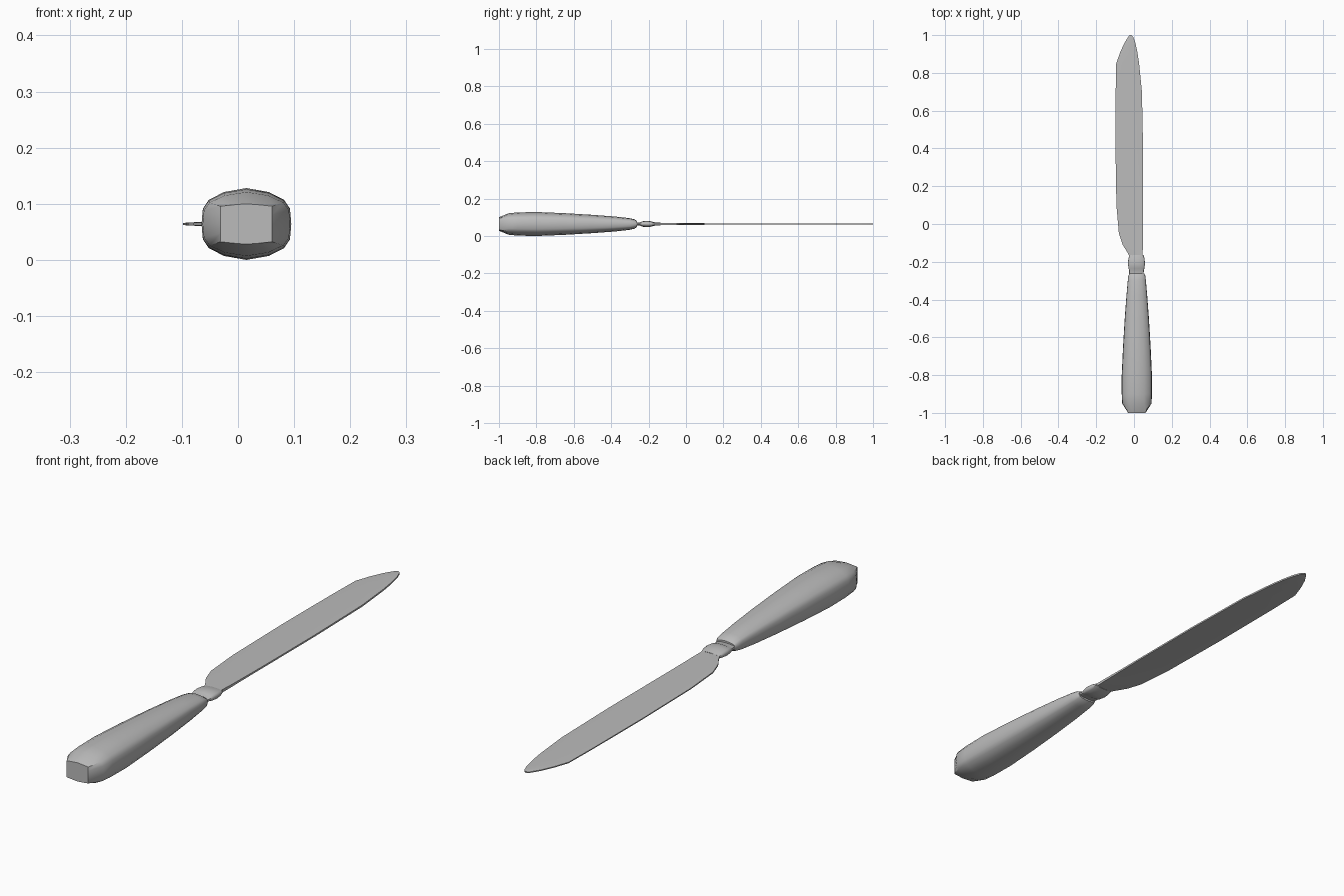
import bpy
import bmesh

cube = bpy.data.objects.get("Cube")
if cube:
    bpy.data.objects.remove(cube, do_unlink=True)

steel = bpy.data.materials.new("grey_metal")
steel.use_nodes = True
GREY = (0.5, 0.5, 0.5, 1)
steel.diffuse_color = GREY
steel.node_tree.nodes["Principled BSDF"].inputs["Base Color"].default_value = GREY

MID_Z = 0.064
# Quarter cross-sections, from the side to the top
ROUND = [(1, 0), (0.97, 0.43), (0.84, 0.67), (0.5, 0.89), (0, 1)]
SQUARE = [(1, 0), (1, 0.45), (1, 0.88), (0.5, 0.95), (0, 1)]


def full_section(quarter):
    """Mirror a quarter section into a closed ring."""
    half = quarter + [(-x, z) for x, z in quarter[-2::-1]]
    return half + [(x, -z) for x, z in half[-2:0:-1]]


def loft(name, rings, angle=0.8):
    """Skin a list of equal point rings and cap both ends."""
    bm = bmesh.new()
    loops = [[bm.verts.new(p) for p in ring] for ring in rings]
    for a, b in zip(loops, loops[1:]):
        for i in range(len(a)):
            j = (i + 1) % len(a)
            bm.faces.new((a[i], a[j], b[j], b[i]))
    bm.faces.new(loops[0])
    bm.faces.new(loops[-1])
    bmesh.ops.recalc_face_normals(bm, faces=bm.faces)
    mesh = bpy.data.meshes.new(name)
    bm.to_mesh(mesh)
    bm.free()
    mesh.materials.append(steel)
    obj = bpy.data.objects.new(name, mesh)
    bpy.context.collection.objects.link(obj)
    bpy.ops.object.select_all(action='DESELECT')
    obj.select_set(True)
    bpy.context.view_layer.objects.active = obj
    bpy.ops.object.shade_smooth_by_angle(angle=angle)
    return obj


def ring(y, cx, width, height, quarter=ROUND):
    return [(cx + x * width, y, MID_Z + z * height) for x, z in full_section(quarter)]


# Handle: squared butt, fat grip, taper toward the blade
grip = [(-0.95, 0.078, 0.057), (-0.9, 0.08, 0.062), (-0.8, 0.08, 0.064),
        (-0.65, 0.073, 0.058), (-0.5, 0.064, 0.049), (-0.38, 0.055, 0.04),
        (-0.3, 0.048, 0.031), (-0.275, 0.045, 0.025), (-0.262, 0.04, 0.016)]
loft("handle", [ring(-1, 0.015, 0.046, 0.036, SQUARE)]
     + [ring(y, 0.015, w, h) for y, w, h in grip])

# Bolster: thin neck and rounded collar between handle and blade
collar = [(-0.27, 0.038, 0.009), (-0.245, 0.039, 0.009), (-0.235, 0.042, 0.014),
          (-0.21, 0.045, 0.017), (-0.185, 0.043, 0.014), (-0.165, 0.038, 0.008)]
loft("bolster", [ring(y, 0.013, w, h) for y, w, h in collar])

# Blade: y, cutting edge x, spine x, half thickness
blade = [(-0.175, -0.022, 0.046, 0.007), (-0.15, -0.035, 0.046, 0.007),
         (-0.11, -0.06, 0.047, 0.006), (-0.05, -0.08, 0.047, 0.005),
         (0.1, -0.093, 0.048, 0.004), (0.4, -0.098, 0.048, 0.004),
         (0.7, -0.097, 0.042, 0.004), (0.85, -0.094, 0.027, 0.004),
         (0.91, -0.073, 0.018, 0.004), (0.96, -0.05, 0.007, 0.004),
         (0.99, -0.031, -0.004, 0.004), (1, -0.023, -0.013, 0.003)]


def blade_ring(y, edge, spine, t):
    span = spine - edge
    top = [(edge, 0.5 * t), (edge + 0.25 * span, t), (spine, 0.8 * t)]
    return ([(x, y, MID_Z + h) for x, h in top]
            + [(x, y, MID_Z - h) for x, h in reversed(top)])


loft("blade", [blade_ring(*station) for station in blade], angle=0.5)
